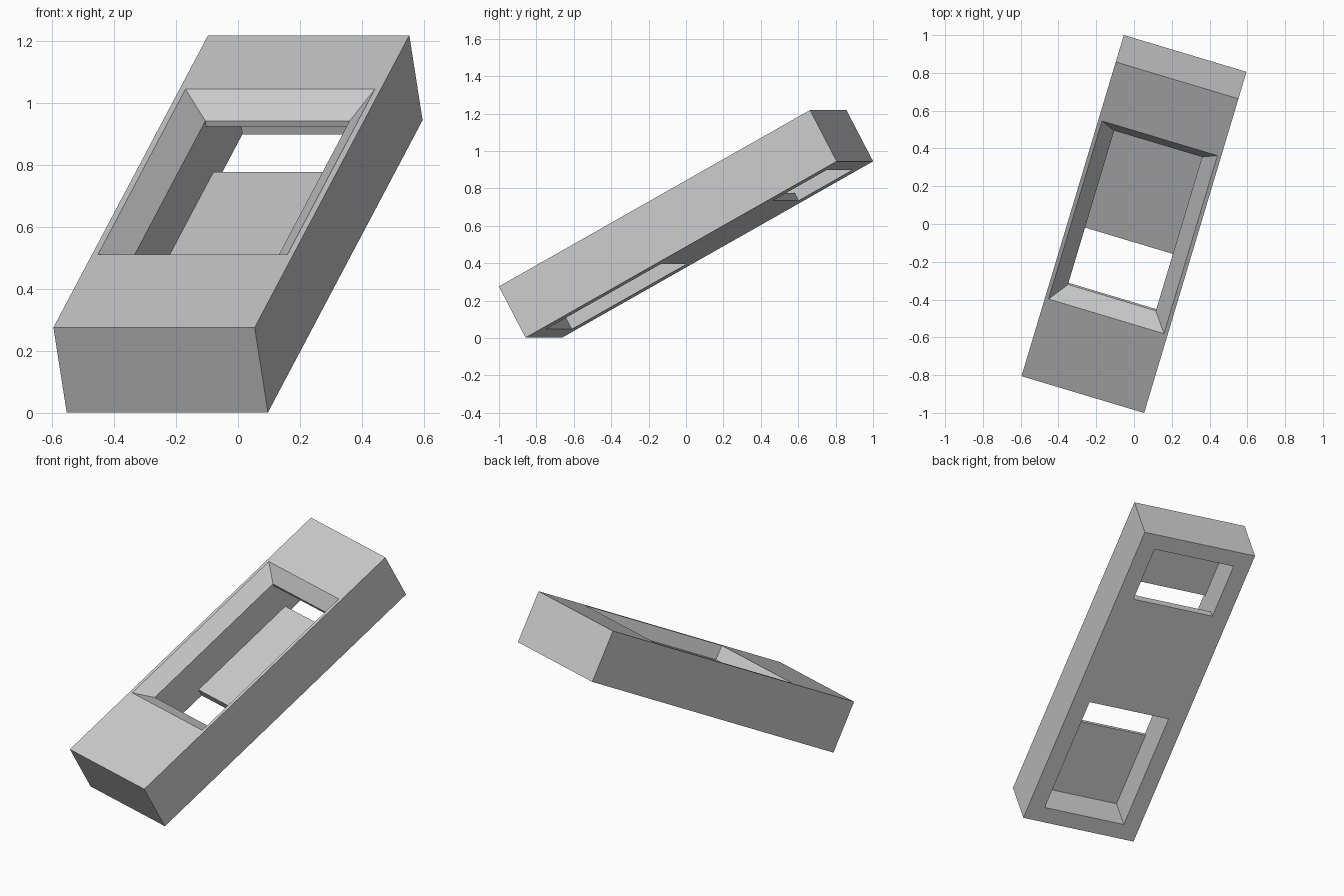
import bpy, bmesh
from math import radians

old = bpy.data.objects.get("Cube")
if old:
    bpy.data.objects.remove(old, do_unlink=True)

HALF_W, HALF_L, HALF_T = 0.339, 0.988, 0.156   # outer block
SLOT_W, CAVITY_L = 0.243, 0.893                # inner channel
CEILING, FLOOR = 0.06, -0.108                  # channel heights
NEAR, FAR = -0.42, 0.548                       # ends of the top slot
LIP = 0.08                                     # foot of the sloped rim
OVER = 0.02                                    # cutter overshoot


def loft(name, sections):
    """Closed solid through stacked rectangles (half_width, y0, y1, z)."""
    bm = bmesh.new()
    rings = [[bm.verts.new(p) for p in
              ((-w, y0, z), (w, y0, z), (w, y1, z), (-w, y1, z))]
             for w, y0, y1, z in sections]
    bm.faces.new(rings[0][::-1])
    bm.faces.new(rings[-1])
    for a, b in zip(rings, rings[1:]):
        for i in range(4):
            j = (i + 1) % 4
            bm.faces.new((a[i], a[j], b[j], b[i]))
    bmesh.ops.recalc_face_normals(bm, faces=bm.faces[:])
    mesh = bpy.data.meshes.new(name)
    bm.to_mesh(mesh)
    bm.free()
    obj = bpy.data.objects.new(name, mesh)
    bpy.context.collection.objects.link(obj)
    return obj


def box(name, w, y0, y1, z0, z1):
    return loft(name, [(w, y0, y1, z0), (w, y0, y1, z1)])


# Outer block
frame = box("hollow_frame", HALF_W, -HALF_L, HALF_L, -HALF_T, HALF_T)

# Top slot with a sloped rim, inner channel, and two openings underneath
grow = HALF_T + OVER - LIP
cutters = [
    box("channel_cutter", SLOT_W, -CAVITY_L, CAVITY_L, FLOOR, CEILING),
    loft("slot_cutter", [
        (SLOT_W, NEAR, FAR, 0),
        (SLOT_W, NEAR, FAR, LIP),
        (SLOT_W + grow, NEAR - grow, FAR + grow, HALF_T + OVER)]),
    box("near_opening_cutter", SLOT_W, -CAVITY_L, -0.164, -HALF_T - OVER, 0),
    box("far_opening_cutter", SLOT_W, FAR, CAVITY_L, -HALF_T - OVER, 0),
]
for cutter in cutters:
    cutter.hide_render = True
    mod = frame.modifiers.new(cutter.name, "BOOLEAN")
    mod.operation = "DIFFERENCE"
    mod.solver = "EXACT"
    mod.object = cutter

# Bake the cuts and discard the cutters
bpy.context.view_layer.update()
graph = bpy.context.evaluated_depsgraph_get()
carved = bpy.data.meshes.new_from_object(frame.evaluated_get(graph))
frame.modifiers.clear()
frame.data = carved
for cutter in cutters:
    bpy.data.objects.remove(cutter, do_unlink=True)

# Single plain grey
grey = bpy.data.materials.new("light_grey")
grey.use_nodes = True
colour = (0.6, 0.6, 0.6, 1)
grey.diffuse_color = colour
grey.node_tree.nodes["Principled BSDF"].inputs["Base Color"].default_value = colour
carved.materials.clear()
carved.materials.append(grey)

# Tilted pose, resting on its lower edge
frame.rotation_euler = (radians(28.5), 0, radians(-16.7))
frame.location.z = 0.61
